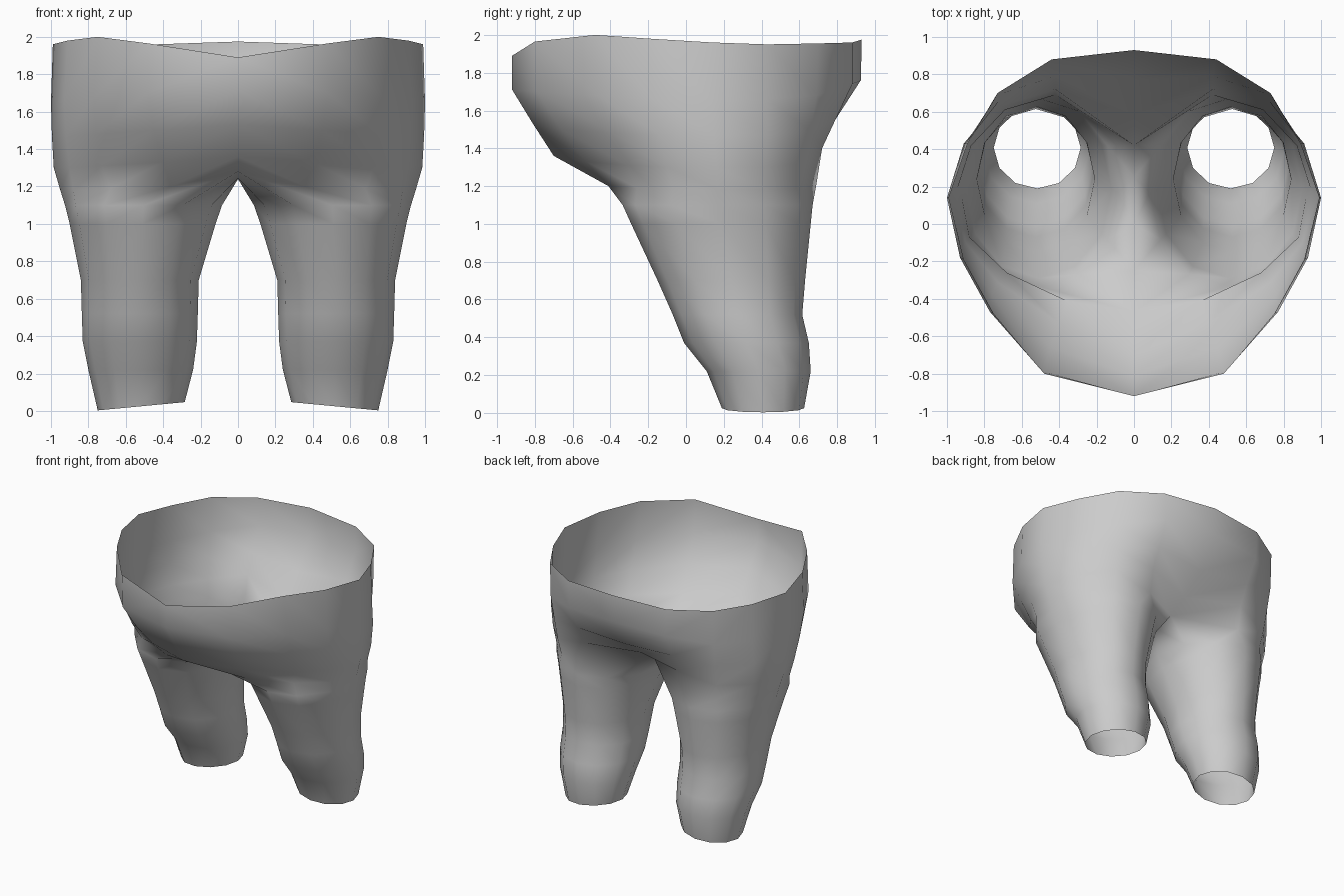
import bpy, bmesh, math

if "Cube" in bpy.data.objects:
    bpy.data.objects.remove(bpy.data.objects["Cube"])

# Cloth colour
cloth = bpy.data.materials.new("grey cloth")
cloth.diffuse_color = (0.6, 0.6, 0.6, 1)
cloth.use_nodes = True
cloth.node_tree.nodes["Principled BSDF"].inputs["Base Color"].default_value = cloth.diffuse_color

# Right half of the trunk: rings from front centre round the side to back centre
waist = [(0, -.92, 1.89), (.48, -.80, 1.965), (.75, -.48, 2.0), (.91, -.19, 1.98), (.99, .14, 1.96),
         (.89, .43, 1.95), (.73, .70, 1.955), (.44, .88, 1.96), (0, .93, 1.975)]
hip = [(0, -.92, 1.71), (.48, -.79, 1.70), (.77, -.47, 1.68), (.93, -.18, 1.66), (1.0, .14, 1.65),
       (.90, .43, 1.66), (.73, .69, 1.68), (.43, .88, 1.74), (0, .925, 1.76)]
seat = [(0, -.81, 1.53), (.45, -.66, 1.50), (.76, -.38, 1.48), (.92, -.14, 1.47), (.995, .15, 1.47),
        (.91, .43, 1.47), (.72, .66, 1.49), (.42, .79, 1.55), (0, .77, 1.52)]
belly = [(0, -.70, 1.36), (.40, -.53, 1.33), (.73, -.31, 1.31), (.90, -.10, 1.30), (.985, .16, 1.30),
         (.90, .42, 1.30), (.71, .63, 1.32), (.42, .72, 1.40), (0, .58, 1.38)]
groin = [(0, -.47, 1.28), (.36, -.41, 1.20), (.68, -.26, 1.19), (.88, -.07, 1.18), (.95, .17, 1.18),
         (.87, .42, 1.18), (.69, .61, 1.19), (.42, .69, 1.21), (0, .42, 1.29)]
# Seam between the legs, back to front
crotch = [(0, .25, 1.26), (0, 0, 1.24), (0, -.25, 1.245)]

# Leg sections: height, inner x, outer x, front y, back y
legs = [(1.10, .085, .925, -.335, .67), (1.0, .12, .90, -.29, .66), (.70, .21, .84, -.15, .63),
        (.52, .215, .835, -.07, .615), (.37, .22, .83, -.01, .65), (.22, .24, .80, .11, .66),
        (.025, .285, .75, .19, .625)]


def leg_ring(z, x0, x1, y0, y1):
    """Twelve-sided oval; the last section is tilted down to the outside."""
    ring = []
    for i in range(12):
        a = math.radians(240 + 30 * i)
        tilt = -.022 * math.cos(a) if z < .1 else 0
        ring.append(((x0 + x1) / 2 + (x1 - x0) / 2 * math.cos(a),
                     (y0 + y1) / 2 + (y1 - y0) / 2 * math.sin(a), z + tilt))
    return ring


def bridge(bm, upper, lower, closed):
    n = len(upper)
    for i in range(n if closed else n - 1):
        j = (i + 1) % n
        bm.faces.new((upper[i], lower[i], lower[j], upper[j]))


bm = bmesh.new()
add = lambda ring: [bm.verts.new(p) for p in ring]

# Trunk
rows = [add(r) for r in (waist, hip, seat, belly, groin)]
for a, b in zip(rows, rows[1:]):
    bridge(bm, a, b, False)

# Leg, closed by the crotch seam at its top
top = rows[-1] + add(crotch)
for section in legs:
    low = add(leg_ring(*section))
    bridge(bm, top, low, True)
    top = low

# Mirrored left half, welded on the centre line
geom = bm.verts[:] + bm.edges[:] + bm.faces[:]
bmesh.ops.mirror(bm, geom=geom, axis='X', merge_dist=.001)
bmesh.ops.remove_doubles(bm, verts=bm.verts[:], dist=.001)
bmesh.ops.recalc_face_normals(bm, faces=bm.faces[:])
# Open shell: make the normals point outward at the front of the waist
bm.faces.ensure_lookup_table()
front = min(bm.faces, key=lambda f: f.calc_center_median().y)
if front.normal.y > 0:
    bmesh.ops.reverse_faces(bm, faces=bm.faces[:])

mesh = bpy.data.meshes.new("trousers")
bm.to_mesh(mesh)
bm.free()
mesh.materials.append(cloth)
for p in mesh.polygons:
    p.use_smooth = True
trousers = bpy.data.objects.new("trousers", mesh)
bpy.context.collection.objects.link(trousers)
